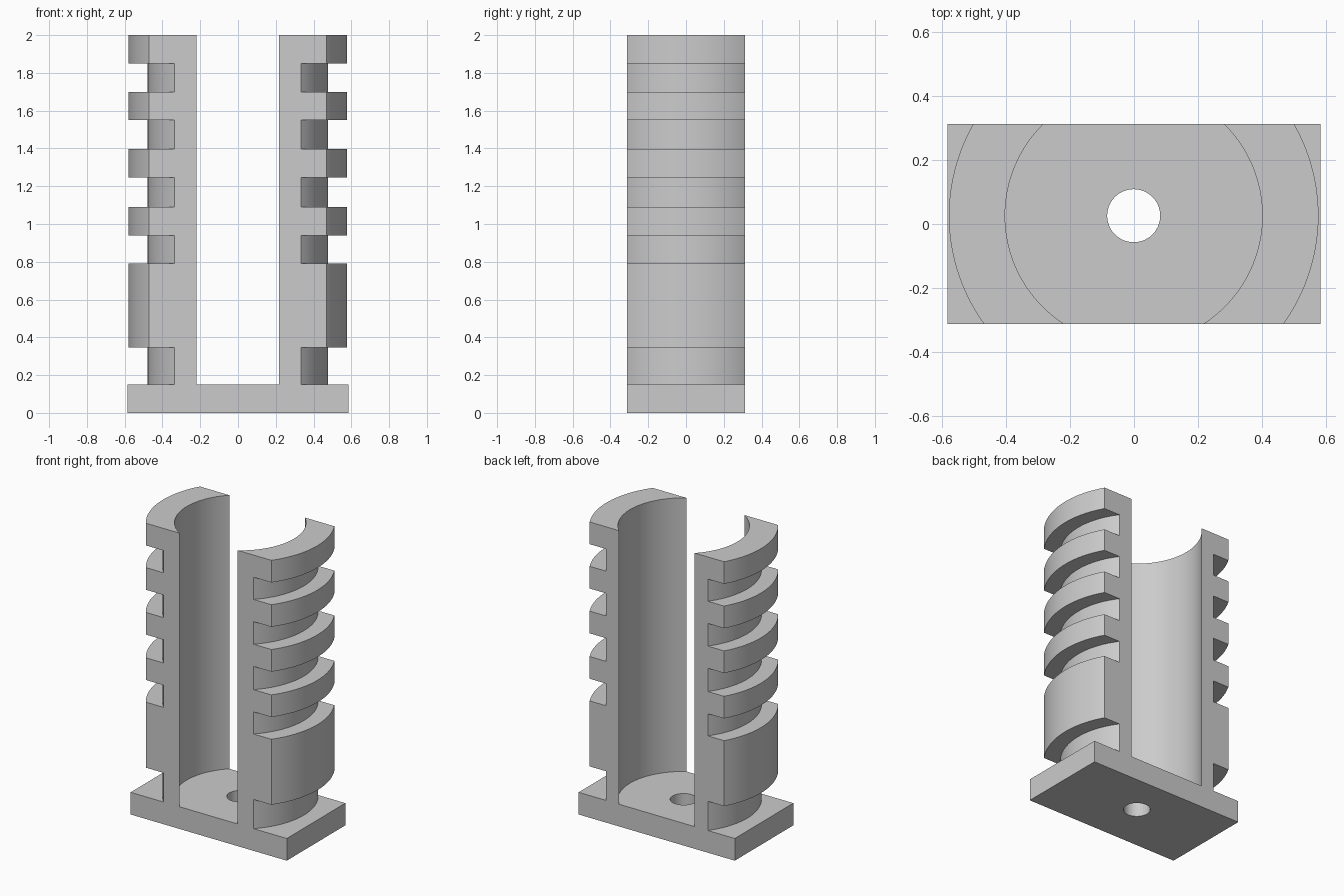
import bpy, bmesh
from math import cos, sin, tau, radians
from mathutils import Vector

cube = bpy.data.objects.get("Cube")
if cube:
    bpy.data.objects.remove(cube)

# Overall sizes
HALF_X, HALF_Y = 0.584, 0.313
BASE_TOP, TOP = 0.15, 2.0
AXIS = Vector((-0.001, 0.026, 0))
BORE_R, GROOVE_R, OUTER_R, HOLE_R = 0.403, 0.477, 0.579, 0.083
GROOVES = [(BASE_TOP, 0.347), (0.79, 0.94), (1.09, 1.247), (1.397, 1.55), (1.70, 1.85)]
SEGMENTS = 128

grey = bpy.data.materials.new("plain grey")
grey.use_nodes = True
colour = (0.6, 0.6, 0.6, 1)
grey.diffuse_color = colour
grey.node_tree.nodes["Principled BSDF"].inputs["Base Color"].default_value = colour


def finish(bm, name):
    """Turn a bmesh into a shaded object."""
    bmesh.ops.recalc_face_normals(bm, faces=bm.faces)
    mesh = bpy.data.meshes.new(name)
    bm.to_mesh(mesh)
    bm.free()
    mesh.materials.append(grey)
    obj = bpy.data.objects.new(name, mesh)
    bpy.context.collection.objects.link(obj)
    bpy.ops.object.select_all(action="DESELECT")
    obj.select_set(True)
    bpy.context.view_layer.objects.active = obj
    bpy.ops.object.shade_smooth_by_angle(angle=radians(30))
    return obj


def ring(bm, radius, z):
    """Circle of vertices around the bore axis."""
    angles = [tau * i / SEGMENTS for i in range(SEGMENTS)]
    return [bm.verts.new(AXIS + Vector((radius * cos(a), radius * sin(a), z))) for a in angles]


def closed_edges(bm, verts):
    return [bm.edges.new((v, verts[i - 1])) for i, v in enumerate(verts)]


# Base plate with a round hole through it
bm = bmesh.new()
corners = [(-HALF_X, -HALF_Y), (HALF_X, -HALF_Y), (HALF_X, HALF_Y), (-HALF_X, HALF_Y)]
outline = closed_edges(bm, [bm.verts.new((x, y, 0)) for x, y in corners])
hole = closed_edges(bm, ring(bm, HOLE_R, 0))
bmesh.ops.triangle_fill(bm, edges=outline + hole, use_beauty=True, normal=(0, 0, 1))
raised = bmesh.ops.extrude_face_region(bm, geom=bm.faces[:], use_keep_orig=True)
top_verts = [g for g in raised["geom"] if isinstance(g, bmesh.types.BMVert)]
bmesh.ops.translate(bm, verts=top_verts, vec=(0, 0, BASE_TOP))
finish(bm, "base_plate")

# Grooved walls: stepped profile turned about the bore, then cut flat front and back
profile = [(BORE_R, TOP), (BORE_R, BASE_TOP)]
for low, high in GROOVES:
    if low > BASE_TOP:
        profile.append((OUTER_R, low))
    profile += [(GROOVE_R, low), (GROOVE_R, high), (OUTER_R, high)]
profile.append((OUTER_R, TOP))

bm = bmesh.new()
rings = [ring(bm, r, z) for r, z in profile]
for k, upper in enumerate(rings):
    lower = rings[k - 1]
    for i in range(SEGMENTS):
        bm.faces.new((lower[i - 1], lower[i], upper[i], upper[i - 1]))
for side in (-1, 1):
    cut = bmesh.ops.bisect_plane(
        bm, geom=bm.verts[:] + bm.edges[:] + bm.faces[:],
        plane_co=(0, side * HALF_Y, 0), plane_no=(0, side, 0), clear_outer=True)
    rim = [g for g in cut["geom_cut"] if isinstance(g, bmesh.types.BMEdge)]
    bmesh.ops.edgenet_fill(bm, edges=rim)
finish(bm, "grooved_walls")
